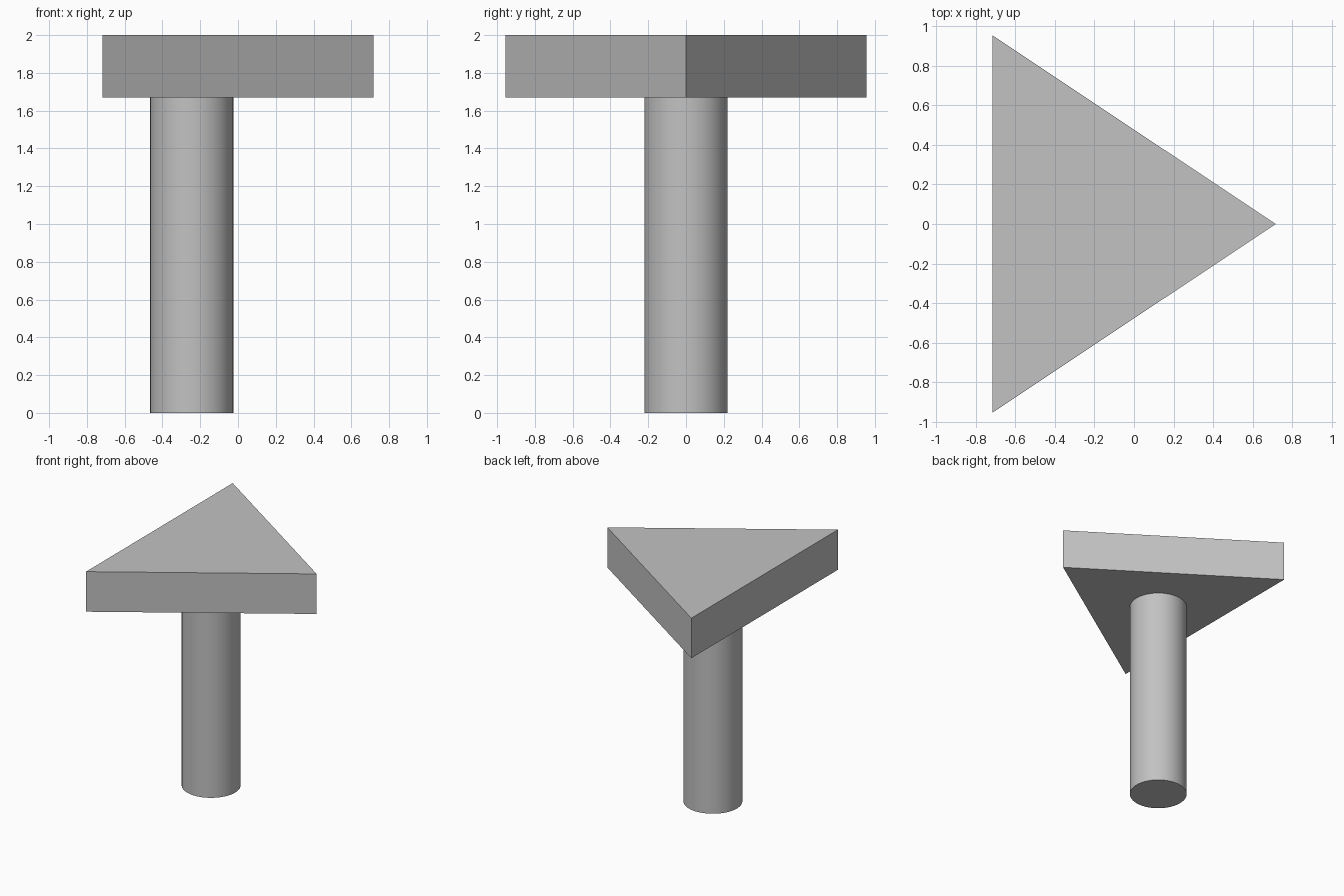
import bpy
import bmesh

default = bpy.data.objects.get("Cube")
if default:
    bpy.data.objects.remove(default, do_unlink=True)

# One plain grey for the whole model
GREY = (0.54, 0.54, 0.54, 1.0)
grey = bpy.data.materials.new("plain grey")
grey.use_nodes = True
grey.diffuse_color = GREY
shader = next(n for n in grey.node_tree.nodes if n.type == "BSDF_PRINCIPLED")
shader.inputs["Base Color"].default_value = GREY

UNDERSIDE, TOP = 1.67, 2.0
HALF_WIDTH, HALF_LENGTH = 0.955, 0.717
CENTRE_X = -0.245

# Triangular top: a flat profile pushed up into a prism
bm = bmesh.new()
corners = [(-HALF_LENGTH, -HALF_WIDTH), (HALF_LENGTH, 0), (-HALF_LENGTH, HALF_WIDTH)]
base = bm.faces.new([bm.verts.new((x, y, UNDERSIDE)) for x, y in corners])
extruded = bmesh.ops.extrude_face_region(bm, geom=[base], use_keep_orig=True)
raised = [v for v in extruded["geom"] if isinstance(v, bmesh.types.BMVert)]
bmesh.ops.translate(bm, verts=raised, vec=(0, 0, TOP - UNDERSIDE))
bmesh.ops.recalc_face_normals(bm, faces=bm.faces)
mesh = bpy.data.meshes.new("triangular_top")
bm.to_mesh(mesh)
bm.free()
mesh.materials.append(grey)
top = bpy.data.objects.new("triangular_top", mesh)
bpy.context.collection.objects.link(top)

# Round post under the middle of the triangle
bpy.ops.mesh.primitive_cylinder_add(
    vertices=64, radius=0.22, depth=UNDERSIDE, location=(CENTRE_X, 0, UNDERSIDE / 2))
post = bpy.context.object
post.name = "round_post"
post.data.materials.append(grey)
bpy.ops.object.shade_smooth_by_angle()
